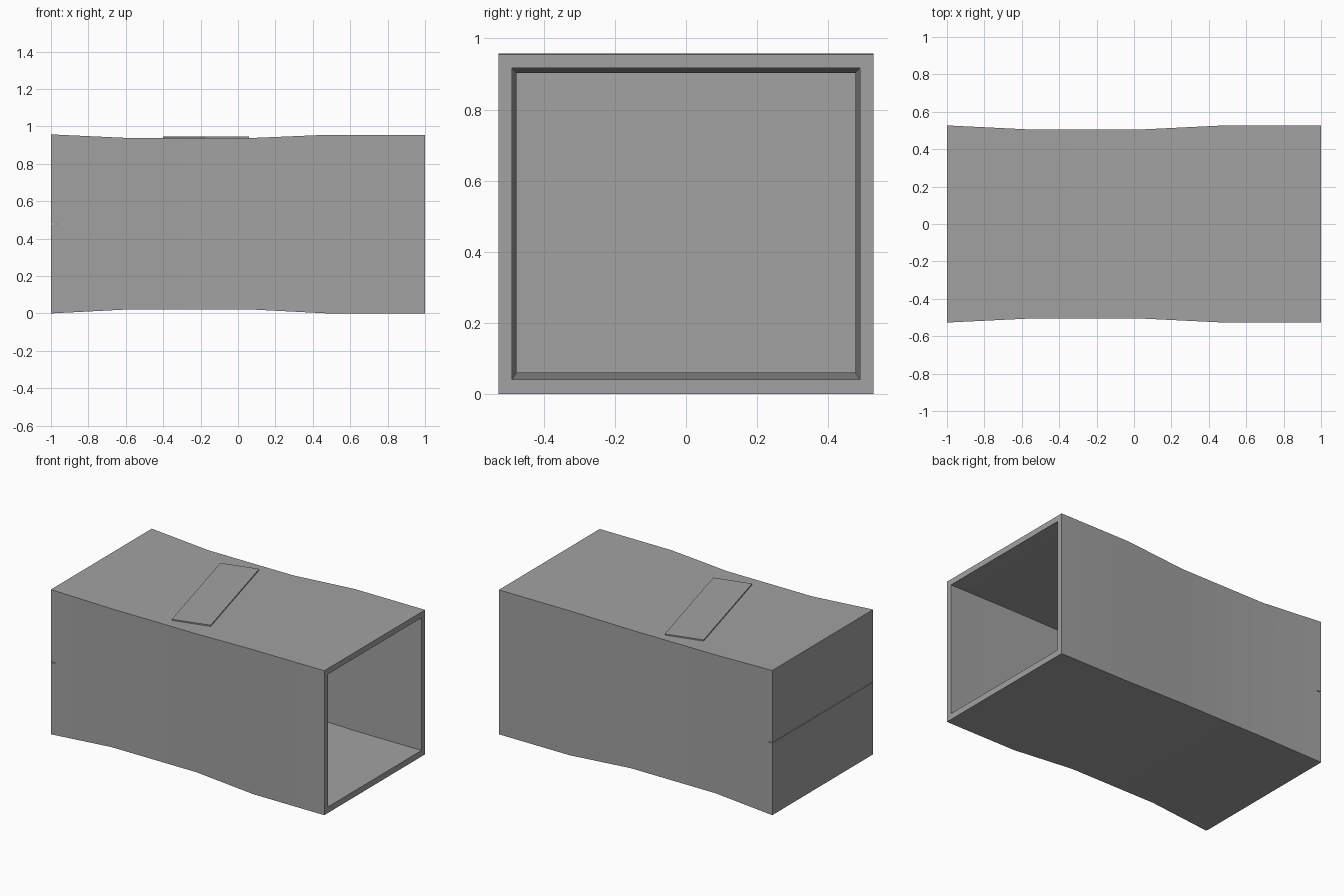
import bpy, bmesh, math
from mathutils import Matrix

if "Cube" in bpy.data.objects:
    bpy.data.objects.remove(bpy.data.objects["Cube"])

grey = bpy.data.materials.new("mid_grey")
grey.use_nodes = True
colour = (0.36, 0.36, 0.36, 1)
grey.diffuse_color = colour
grey.node_tree.nodes["Principled BSDF"].inputs["Base Color"].default_value = colour


def finish(bm, name):
    bmesh.ops.recalc_face_normals(bm, faces=bm.faces)
    mesh = bpy.data.meshes.new(name)
    bm.to_mesh(mesh)
    bm.free()
    mesh.materials.append(grey)
    obj = bpy.data.objects.new(name, mesh)
    bpy.context.collection.objects.link(obj)
    return obj


def box(name, size, centre, angle=0.0):
    bm = bmesh.new()
    place = Matrix.Translation(centre) @ Matrix.Rotation(angle, 4, "Z")
    bmesh.ops.create_cube(bm, size=1, matrix=place @ Matrix.Diagonal((*size, 1)))
    return finish(bm, name)


# Box shell: rings run from the closed end to the open end, then back inside
# Each section is x, half width, bottom, top
outer = [(-1, 0.527, 0, 0.957), (-0.57, 0.506, 0.022, 0.937),
         (0.05, 0.506, 0.022, 0.937), (0.48, 0.527, 0, 0.955), (1, 0.527, 0, 0.955)]
inner = [(1, 0.489, 0.04, 0.917), (0.48, 0.489, 0.04, 0.917),
         (0.05, 0.476, 0.06, 0.902), (-0.57, 0.476, 0.06, 0.902), (-0.96, 0.487, 0.04, 0.917)]
bm = bmesh.new()
rings = [[bm.verts.new((x, y, z)) for y, z in ((-w, lo), (w, lo), (w, hi), (-w, hi))]
         for x, w, lo, hi in outer + inner]
for a, b in zip(rings, rings[1:]):
    for i in range(4):
        j = (i + 1) % 4
        bm.faces.new((a[i], a[j], b[j], b[i]))
bm.faces.new(rings[0])
bm.faces.new(rings[-1])
body = finish(bm, "box_shell")

# Thin seam across the middle of the closed end
cutter = box("seam_cutter", (0.06, 1.2, 0.004), (-1, 0, 0.478))
cutter.hide_render = True
cut = body.modifiers.new("seam", "BOOLEAN")
cut.operation = "DIFFERENCE"
cut.solver = "EXACT"
cut.object = cutter
bpy.context.view_layer.objects.active = body
body.select_set(True)
bpy.ops.object.modifier_apply(modifier="seam")
bpy.data.objects.remove(cutter)
bpy.ops.object.shade_smooth_by_angle(angle=math.radians(30))

# Slanted strip lying on the top
box("top_strip", (0.248, 0.85, 0.014), (-0.17, 0.008, 0.938), math.radians(15))
